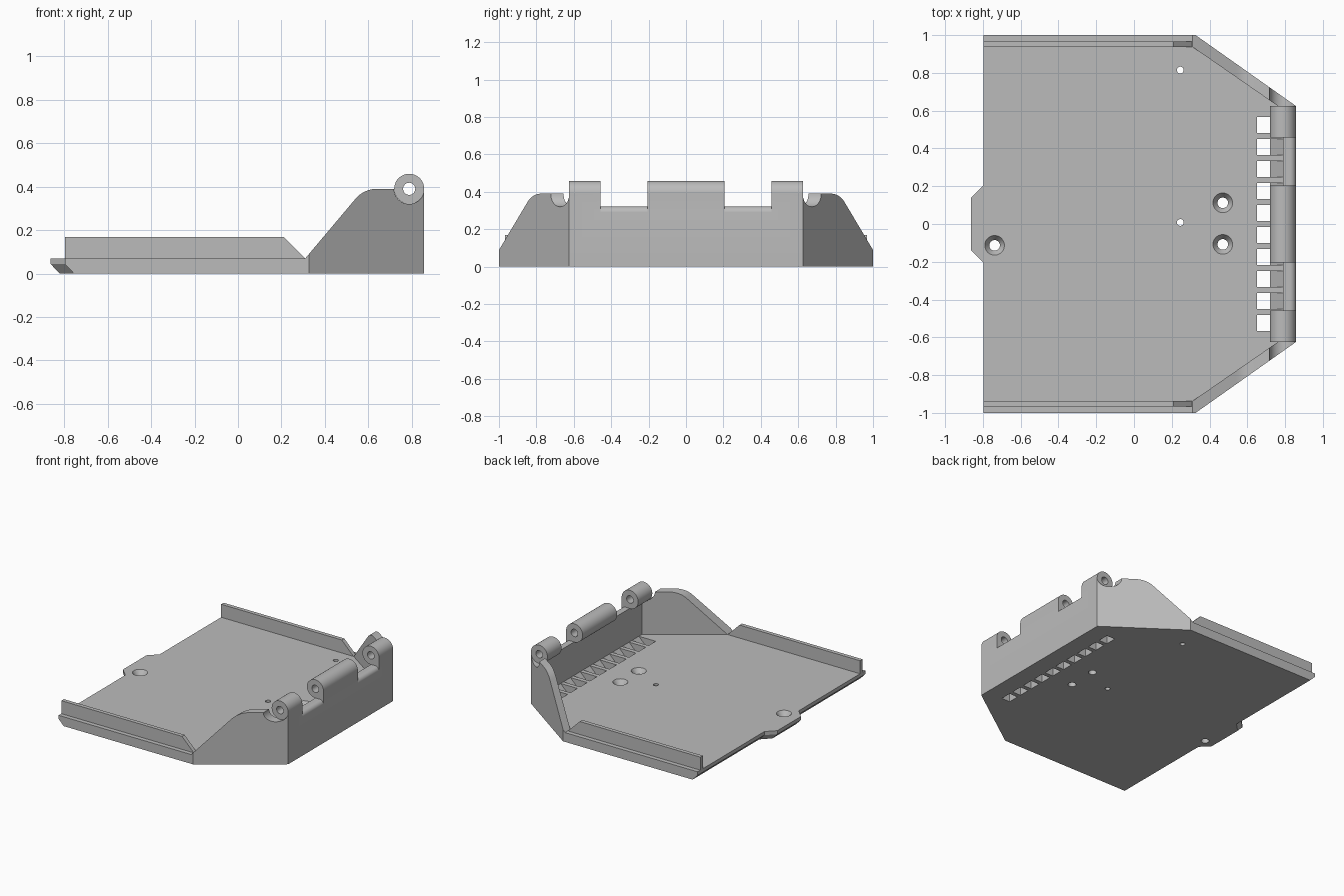
import bpy
import bmesh
from math import cos, sin, pi, radians

if "Cube" in bpy.data.objects:
    bpy.data.objects.remove(bpy.data.objects["Cube"])

grey = bpy.data.materials.new("plain grey")
grey.use_nodes = True
grey.diffuse_color = (0.5, 0.5, 0.5, 1)
grey.node_tree.nodes["Principled BSDF"].inputs["Base Color"].default_value = (0.5, 0.5, 0.5, 1)


def loft(name, rings):
    """Solid through matching rings of 3D points, capped at both ends."""
    bm = bmesh.new()
    loops = [[bm.verts.new(p) for p in ring] for ring in rings]
    n = len(loops[0])
    for low, high in zip(loops, loops[1:]):
        for i in range(n):
            j = (i + 1) % n
            bm.faces.new((low[i], low[j], high[j], high[i]))
    bm.faces.new(loops[0])
    bm.faces.new(loops[-1])
    bmesh.ops.recalc_face_normals(bm, faces=bm.faces)
    mesh = bpy.data.meshes.new(name)
    bm.to_mesh(mesh)
    bm.free()
    mesh.materials.append(grey)
    obj = bpy.data.objects.new(name, mesh)
    bpy.context.collection.objects.link(obj)
    return obj


def prism_y(name, profile, y0, y1):
    return loft(name, [[(x, y, z) for x, z in profile] for y in (y0, y1)])


def circle(cx, cy, r, n=48):
    return [(cx + r * cos(2 * pi * i / n), cy + r * sin(2 * pi * i / n)) for i in range(n)]


def boolean(obj, cutter, operation="DIFFERENCE"):
    mod = obj.modifiers.new("cut", "BOOLEAN")
    mod.operation = operation
    mod.solver = "EXACT"
    mod.object = cutter
    graph = bpy.context.evaluated_depsgraph_get()
    mesh = bpy.data.meshes.new_from_object(obj.evaluated_get(graph))
    obj.modifiers.clear()
    obj.data = mesh
    bpy.data.objects.remove(cutter)


def drill(obj, x, y, steps):
    """Round vertical hole; steps are (height, radius) pairs."""
    rings = [[(px, py, z) for px, py in circle(x, y, r, 32)] for z, r in steps]
    boolean(obj, loft("drill", rings))


BACK, FRONT, FLOOR = 0.857, -0.797, 0.07
AXIS_X, AXIS_Z, BARREL_R = 0.788, 0.39, 0.069

# Floor plate with latch tab, undercut along the tab edge
half = [(BACK, 0.625), (0.326, 1), (FRONT, 1), (FRONT, 0.205), (-0.862, 0.14)]
outline = half + [(x, -y) for x, y in reversed(half)]
undercut = [(x + 0.042 if x < -0.7 else x, y, 0) for x, y in outline]
floor = loft("floor_plate", [undercut] + [[(x, y, z) for x, y in outline] for z in (0.043, FLOOR)])

# Row of ten vent slots with a sloped back
slot = [(0.65, -0.01), (0.71, -0.01), (0.80, 0.08), (0.65, 0.08)]
for i in range(10):
    y = (i - 4.5) * 0.1165
    boolean(floor, prism_y("slot", slot, y - 0.042, y + 0.042))

# Countersunk screw holes and small pin holes
for x, y in ((0.47, 0.112), (0.47, -0.108), (-0.738, -0.113)):
    drill(floor, x, y, ((-0.01, 0.028), (0.035, 0.028), (FLOOR, 0.052), (0.08, 0.052)))
for y in (0.815, 0.008):
    drill(floor, 0.245, y, ((-0.01, 0.018), (0.08, 0.018)))

# Back wall with splayed ends, trimmed to the curved side profile
outer = [(0.31, 0.937), (0.31, 1), (0.326, 1), (BACK, 0.625)]
inner = [(0.79, 0.605)]
footprint = inner + outer
footprint += [(x, -y) for x, y in reversed(footprint)]
wall = loft("back_wall", [[(x, y, z) for x, y in footprint] for z in (FLOOR, 0.5)])
r = 0.13
cx, cz = 0.64, AXIS_Z - r
shoulder = [(cx + r * cos(radians(a)), cz + r * sin(radians(a))) for a in range(140, 89, -5)]
side = [(0.31, 0.0), (0.31, FLOOR)] + shoulder + [(0.9, AXIS_Z), (0.9, 0.0)]
boolean(wall, prism_y("side_trim", side, -1.1, 1.1), "INTERSECT")

# Gaps between the hinge barrels, with a rounded outer lip
lip = 0.032
gap = [(0.7, 0.5), (0.7, 0.322)]
gap += [(BACK - lip + lip * sin(radians(a)), 0.322 - lip + lip * cos(radians(a)))
        for a in range(0, 91, 10)]
gap += [(0.9, 0.29), (0.9, 0.5)]
for y0, y1 in ((0.205, 0.457), (-0.457, -0.205)):
    boolean(wall, prism_y("gap", gap, y0, y1))

# Round clearance notches beside the outer barrels
for s in (1, -1):
    boolean(wall, prism_y("notch", circle(AXIS_X, AXIS_Z, BARREL_R + 0.001), s * 0.625, s * 1.1))
pin = circle(AXIS_X, AXIS_Z, 0.028, 32)
boolean(wall, prism_y("pin_hole", pin, -1.1, 1.1))

# Hinge barrels, bored through
parts = [floor, wall]
for name, y0, y1 in (("left_barrel", 0.457, 0.625), ("middle_barrel", -0.205, 0.205),
                     ("right_barrel", -0.625, -0.457)):
    barrel = prism_y(name, circle(AXIS_X, AXIS_Z, BARREL_R), y0, y1)
    boolean(barrel, prism_y("bore", pin, -1, 1))
    parts.append(barrel)

# Guide rails along both sides
rail = [(FRONT, FLOOR), (FRONT, 0.168), (0.21, 0.168), (0.308, FLOOR)]
for s, name in ((1, "rear_rail"), (-1, "front_rail")):
    parts.append(prism_y(name, rail, s * 0.937, s * 0.967))

bpy.ops.object.select_all(action="DESELECT")
for part in parts:
    part.select_set(True)
bpy.context.view_layer.objects.active = floor
bpy.ops.object.shade_smooth_by_angle(angle=radians(30))
